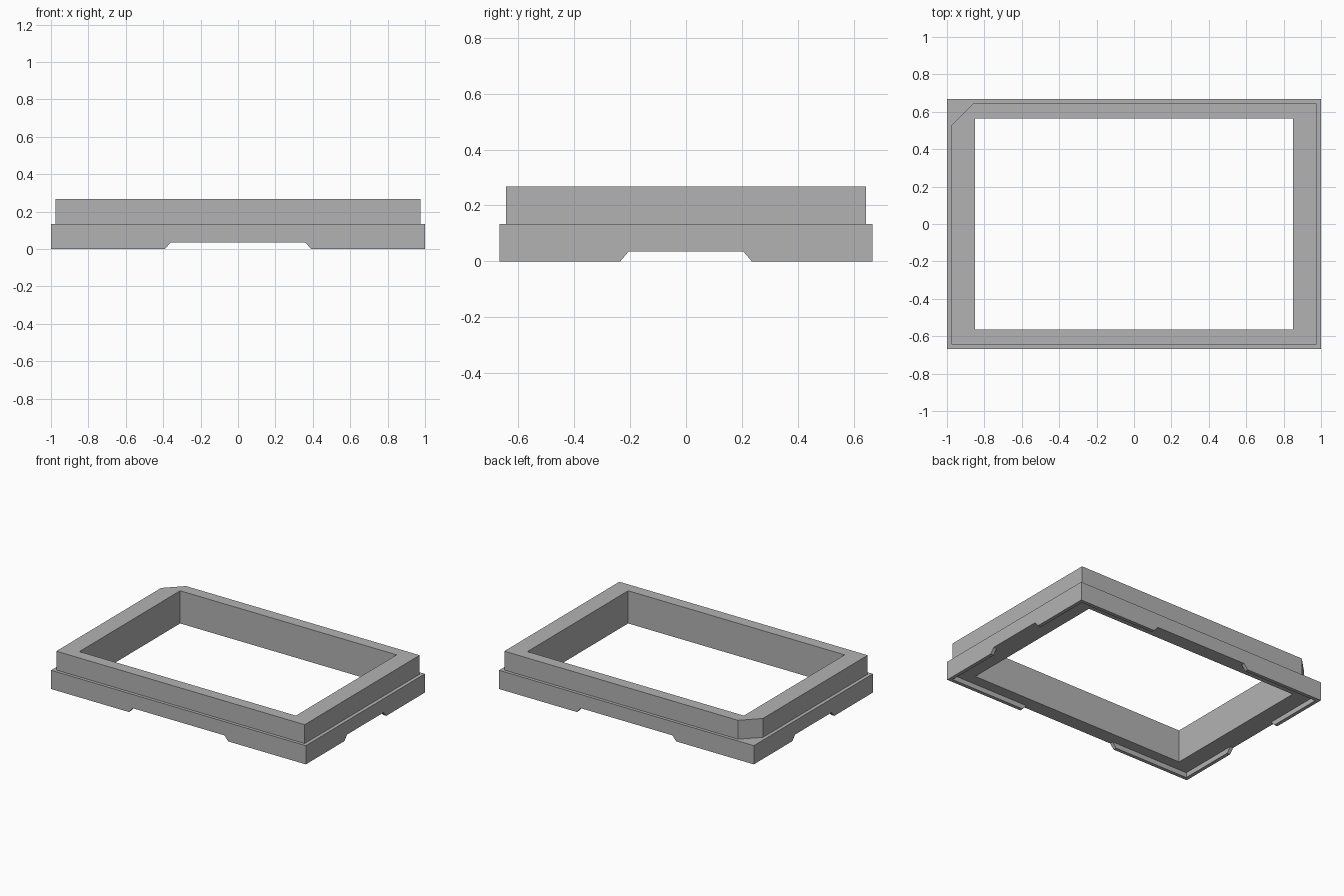
import bpy
import bmesh

cube = bpy.data.objects.get("Cube")
if cube:
    bpy.data.objects.remove(cube, do_unlink=True)

gray = bpy.data.materials.new("plain_gray")
gray.use_nodes = True
color = (0.45, 0.45, 0.45, 1)
gray.diffuse_color = color
gray.node_tree.nodes["Principled BSDF"].inputs["Base Color"].default_value = color

BASE_TOP, TOP, RECESS = 0.133, 0.267, 0.035
NOTCH_X, NOTCH_Y, SLOPE = 0.39, 0.235, 0.03


def outline(hx, hy, z, cut=0, notched=False):
    """Rectangle with points at the side notches and one optional cut corner."""
    def side(n):
        return [(-n, z), (-n + SLOPE, RECESS if notched else z),
                (n - SLOPE, RECESS if notched else z), (n, z)]
    pts = [(-hx, -hy, z)]
    pts += [(t, -hy, h) for t, h in side(NOTCH_X)]
    pts += [(hx, -hy, z)]
    pts += [(hx, t, h) for t, h in side(NOTCH_Y)]
    pts += [(hx, hy, z)]
    pts += [(-t, hy, h) for t, h in side(NOTCH_X)]
    pts += [(-hx + cut, hy, z), (-hx, hy - cut, z)]
    pts += [(-hx, -t, h) for t, h in side(NOTCH_Y)]
    return pts


# Closed cross-section swept around the frame
rings = [
    outline(0.85, 0.565, RECESS),                  # window, lower edge
    outline(0.975, 0.642, RECESS),                 # underside recess
    outline(0.975, 0.642, 0, notched=True),        # inside of feet
    outline(1, 0.667, 0, notched=True),            # outside of feet
    outline(1, 0.667, BASE_TOP),                   # ledge, outer edge
    outline(0.975, 0.645, BASE_TOP, cut=0.115),    # upper frame, foot
    outline(0.975, 0.645, TOP, cut=0.115),         # upper frame, top
    outline(0.85, 0.565, TOP),                     # window, upper edge
]

bm = bmesh.new()
loops = [[bm.verts.new(p) for p in ring] for ring in rings]
for k, a in enumerate(loops):
    b = loops[(k + 1) % len(loops)]
    for i in range(len(a)):
        j = (i + 1) % len(a)
        bm.faces.new((a[i], a[j], b[j], b[i]))
bmesh.ops.remove_doubles(bm, verts=bm.verts, dist=0.0005)
bmesh.ops.recalc_face_normals(bm, faces=bm.faces)

mesh = bpy.data.meshes.new("stepped_frame")
bm.to_mesh(mesh)
bm.free()
mesh.materials.append(gray)
frame = bpy.data.objects.new("stepped_frame", mesh)
bpy.context.collection.objects.link(frame)
